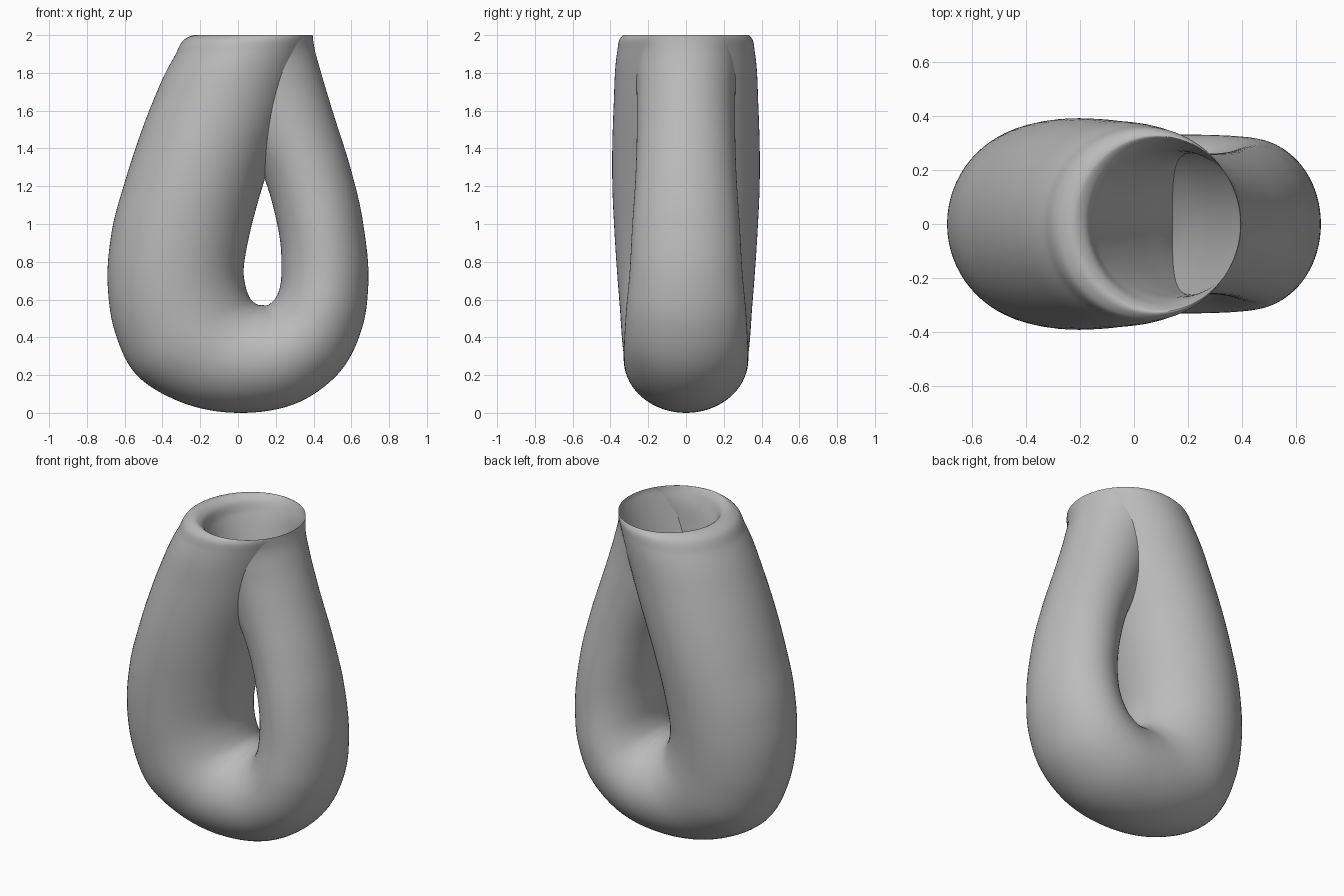
import bpy
import bmesh
from math import cos, sin, pi
from mathutils import Vector

SIDES = 72
STEPS = 8

# Ring stations along the tube: outer wall x, z; inner wall x, z; half depth in y
STATIONS = [Vector(s) for s in (
    # rim and wide tube going down
    (-.22, 2, .395, 2, .325), (-.28, 1.98, .39, 1.98, .35),
    (-.335, 1.89, .37, 1.92, .365), (-.45, 1.65, .27, 1.6, .383),
    (-.6, 1.22, .13, 1.2, .39), (-.67, .95, .06, .94, .378),
    (-.69, .68, .03, .76, .363), (-.655, .44, .04, .67, .35),
    # rounded base
    (-.545, .21, .065, .605, .34), (-.31, .06, .1, .575, .33),
    (0, 0, .135, .57, .33), (.33, .06, .165, .575, .33),
    (.55, .23, .2, .61, .325), (.66, .46, .225, .68, .315),
    # narrow tube rising through the wide one and flaring into the rim
    (.69, .68, .23, .77, .3), (.66, 1.02, .217, .95, .285),
    (.6, 1.28, .155, 1.2, .268), (.5, 1.6, .02, 1.5, .26),
    (.44, 1.8, -.08, 1.73, .265), (.405, 1.93, -.15, 1.9, .285),
    (.397, 1.98, -.18, 1.98, .31), (.395, 2, -.22, 2, .325))]


def swapped(s):
    """Exchange outer and inner wall, as happens when the tube passes the rim."""
    return Vector((s[2], s[3], s[0], s[1], s[4]))


def tangent(before, here, after):
    a, b = (here - before).length, (after - here).length
    return ((here - before) / a * b + (after - here) / b * a) / (a + b)


def smooth_stations(keys):
    """Interpolate the stations with a spline that runs on across the rim."""
    run = [swapped(keys[-2])] + keys + [swapped(keys[1])]
    slopes = [tangent(*run[i:i + 3]) for i in range(len(keys))]
    result = []
    for i in range(len(keys) - 1):
        p, q = keys[i], keys[i + 1]
        length = (q - p).length
        for k in range(STEPS):
            t = k / STEPS
            ease = t * t * (3 - 2 * t)
            result.append(p.lerp(q, ease)
                          + slopes[i] * length * t * (1 - t) ** 2
                          - slopes[i + 1] * length * t * t * (1 - t))
    return result + [keys[-1]]


def add_ring(bm, station):
    """Elliptical cross-section spanning the outer and inner wall."""
    ox, oz, ix, iz, depth = station
    outer, inner = Vector((ox, 0, oz)), Vector((ix, 0, iz))
    middle, arm = (outer + inner) / 2, (outer - inner) / 2
    side = Vector((0, depth, 0))
    angles = [2 * pi * j / SIDES for j in range(SIDES)]
    return [bm.verts.new(middle + arm * cos(a) + side * sin(a)) for a in angles]


cube = bpy.data.objects.get("Cube")
if cube:
    bpy.data.objects.remove(cube, do_unlink=True)

# Single grey material
grey = bpy.data.materials.new("plain_grey")
grey.use_nodes = True
grey.diffuse_color = (.5, .5, .5, 1)
grey.node_tree.nodes["Principled BSDF"].inputs["Base Color"].default_value = grey.diffuse_color

# One-sided bottle: the tube's two ends meet, turned inside out, at the rim
bm = bmesh.new()
rings = [add_ring(bm, s) for s in smooth_stations(STATIONS)]
for low, high in zip(rings, rings[1:]):
    for j in range(SIDES):
        k = (j + 1) % SIDES
        bm.faces.new((low[j], low[k], high[k], high[j])).smooth = True
if sum(f.normal.dot(f.calc_center_median()) for f in bm.faces) < 0:
    bmesh.ops.reverse_faces(bm, faces=bm.faces)
bm.normal_update()
mesh = bpy.data.meshes.new("one_sided_bottle")
bm.to_mesh(mesh)
bm.free()
mesh.materials.append(grey)
bottle = bpy.data.objects.new("one_sided_bottle", mesh)
bpy.context.collection.objects.link(bottle)
